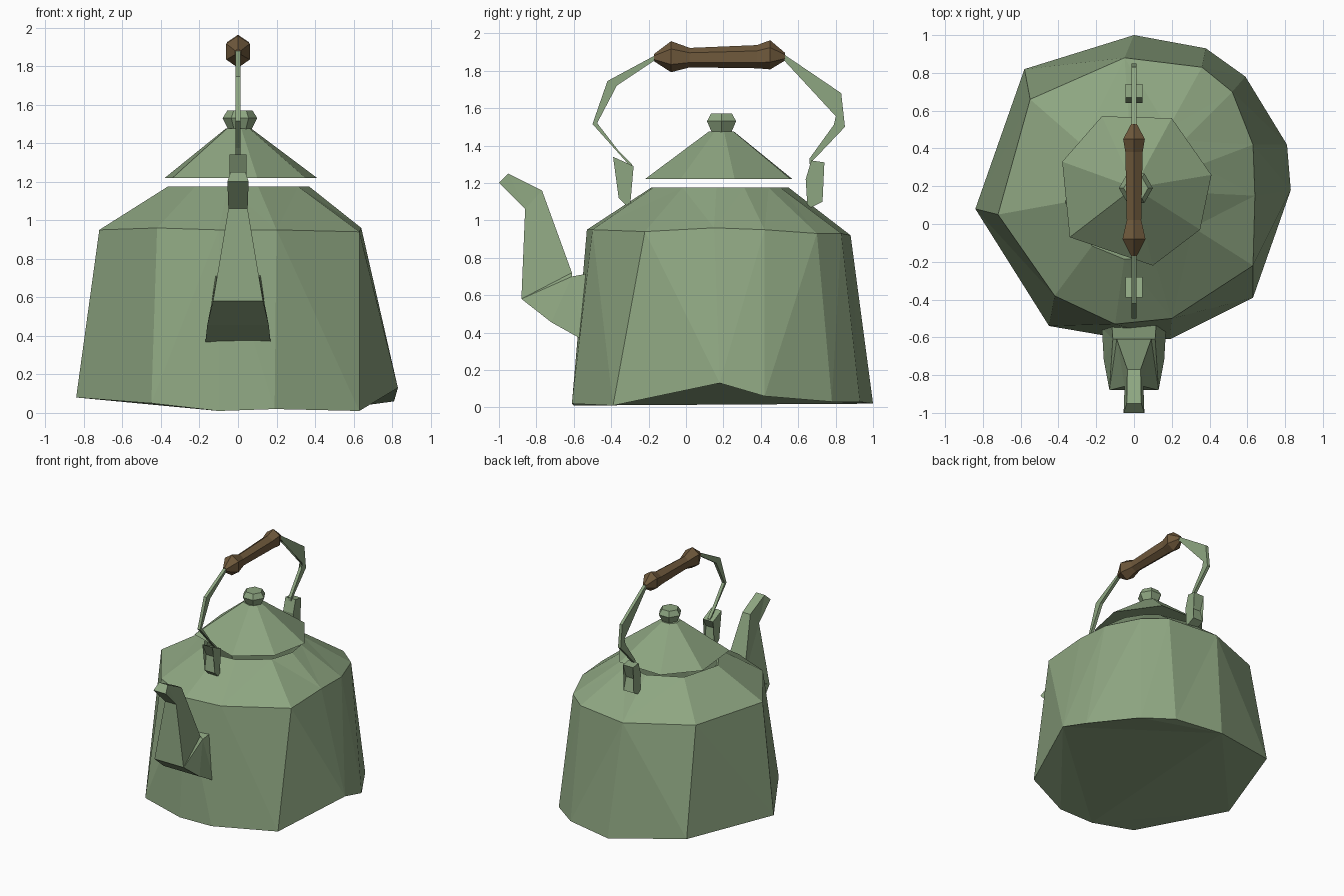
import bpy, bmesh, math
from mathutils import Vector

if "Cube" in bpy.data.objects:
    bpy.data.objects.remove(bpy.data.objects["Cube"])


def material(name, rgb):
    m = bpy.data.materials.new(name)
    m.diffuse_color = (*rgb, 1)
    m.use_nodes = True
    m.node_tree.nodes["Principled BSDF"].inputs["Base Color"].default_value = m.diffuse_color
    return m


GREEN = material("green_enamel", (0.27, 0.38, 0.22))
BROWN = material("brown_wood", (0.16, 0.10, 0.045))


def loft(name, rings, mat=GREEN, cap_start=True, cap_end=True):
    """Skin equal-length rings of points into a flat-faced object."""
    bm = bmesh.new()
    vs = [[bm.verts.new(p) for p in r] for r in rings]
    n = len(rings[0])
    for a, b in zip(vs, vs[1:]):
        for i in range(n):
            j = (i + 1) % n
            bm.faces.new((a[i], a[j], b[j], b[i]))
    if cap_start:
        bm.faces.new(vs[0])
    if cap_end:
        bm.faces.new(vs[-1])
    bmesh.ops.triangulate(bm, faces=bm.faces[:])
    bmesh.ops.recalc_face_normals(bm, faces=bm.faces[:])
    me = bpy.data.meshes.new(name)
    bm.to_mesh(me)
    bm.free()
    me.materials.append(mat)
    ob = bpy.data.objects.new(name, me)
    bpy.context.collection.objects.link(ob)
    return ob


def slab(name, outline, hw):
    """Extrude a (y, z) outline sideways to +-hw."""
    return loft(name, [[(s * hw, y, z) for y, z in outline] for s in (-1, 1)])


# body: irregular eleven-sided pot with sloping shoulder and hidden inner wall
foot = [(-.84, .08, .08), (-.45, -.54, .05), (-.1, -.6, .01), (.19, -.61, .02),
        (.63, -.39, .01), (.83, .18, .13), (.81, .42, .06), (.59, .78, .03),
        (.38, .93, .03), (0, 1, .02), (-.58, .82, .1)]
shoulder = [(-.72, .05, .95), (-.42, -.38, .96), (-.1, -.53, .95), (.2, -.5, .95),
            (.63, -.22, .94), (.64, .15, .96), (.63, .42, .95), (.52, .7, .93),
            (.36, .83, .93), (-.05, .88, .92), (-.55, .66, .95)]
axis = Vector((0, .18, 0))


def rim(radius, z):
    out = []
    for p in shoulder:
        d = Vector((p[0], p[1], 0)) - axis
        out.append(axis + d.normalized() * radius + Vector((0, 0, z)))
    return out


def inset(ring, k, dz):
    return [(p[0] * k, .18 + (p[1] - .18) * k, p[2] + dz) for p in ring]


loft("body", [foot, shoulder, rim(.37, 1.175), rim(.35, 1.15),
              inset(shoulder, .94, -.03), inset(foot, .92, .08)])

# lid: seven-sided cone with a small flared knob
brim = [(-.38, .33), (-.34, -.07), (.1, -.22), (.35, -.03), (.41, .26), (.2, .56), (-.17, .57)]
brim = [(x, y, 1.22) for x, y in brim]
loft("lid", [brim, [(x * .17, .19 + (y - .18) * .17, 1.475) for x, y, z in brim]])


def disc(radius, z, n=6):
    return [(.01 + radius * math.cos(i * math.tau / n),
             .19 + radius * math.sin(i * math.tau / n), z) for i in range(n)]


loft("lid_knob", [disc(.05, 1.45), disc(.09, 1.53), disc(.065, 1.57)])

# spout: (half width, front y, front z, rear y, rear z) per section
sections = [(.17, -.55, .36, -.5, .72), (.16, -.72, .455, -.61, .70),
            (.13, -.88, .58, -.61, .72), (.05, -.86, 1.06, -.77, 1.16),
            (.055, -1.0, 1.2, -.95, 1.25)]
loft("spout", [[(-w, fy, fz), (w, fy, fz), (w * .7, ry, rz), (-w * .7, ry, rz)]
               for w, fy, fz, ry, rz in sections])

# lugs on the shoulder
slab("front_lug", [(-.39, 1.34), (-.28, 1.29), (-.32, 1.22), (-.3, 1.06), (-.36, 1.12),
                   (-.34, 1.24)], .045)
slab("back_lug", [(.67, 1.32), (.74, 1.31), (.70, 1.2), (.73, 1.10), (.65, 1.06),
                  (.64, 1.22)], .045)

# flat bands of the bail handle
slab("front_handle_band", [(-.29, 1.30), (-.5, 1.515), (-.42, 1.745), (-.16, 1.885),
                           (-.16, 1.86), (-.37, 1.72), (-.475, 1.52), (-.29, 1.28)], .012)
slab("back_handle_band", [(.66, 1.33), (.79, 1.51), (.83, 1.525), (.66, 1.74), (.52, 1.86),
                          (.52, 1.89), (.83, 1.68), (.85, 1.50), (.66, 1.30)], .012)

# wooden grip: (y, centre z, radius) stations
stations = [(-.17, 1.87, .02), (-.08, 1.875, .083), (.02, 1.87, .052),
            (.38, 1.875, .062), (.45, 1.885, .078), (.53, 1.875, .02)]
loft("handle_grip", [[(r * .85 * math.sin(i * math.tau / 6), y, z + r * math.cos(i * math.tau / 6))
                      for i in range(6)] for y, z, r in stations], BROWN)
